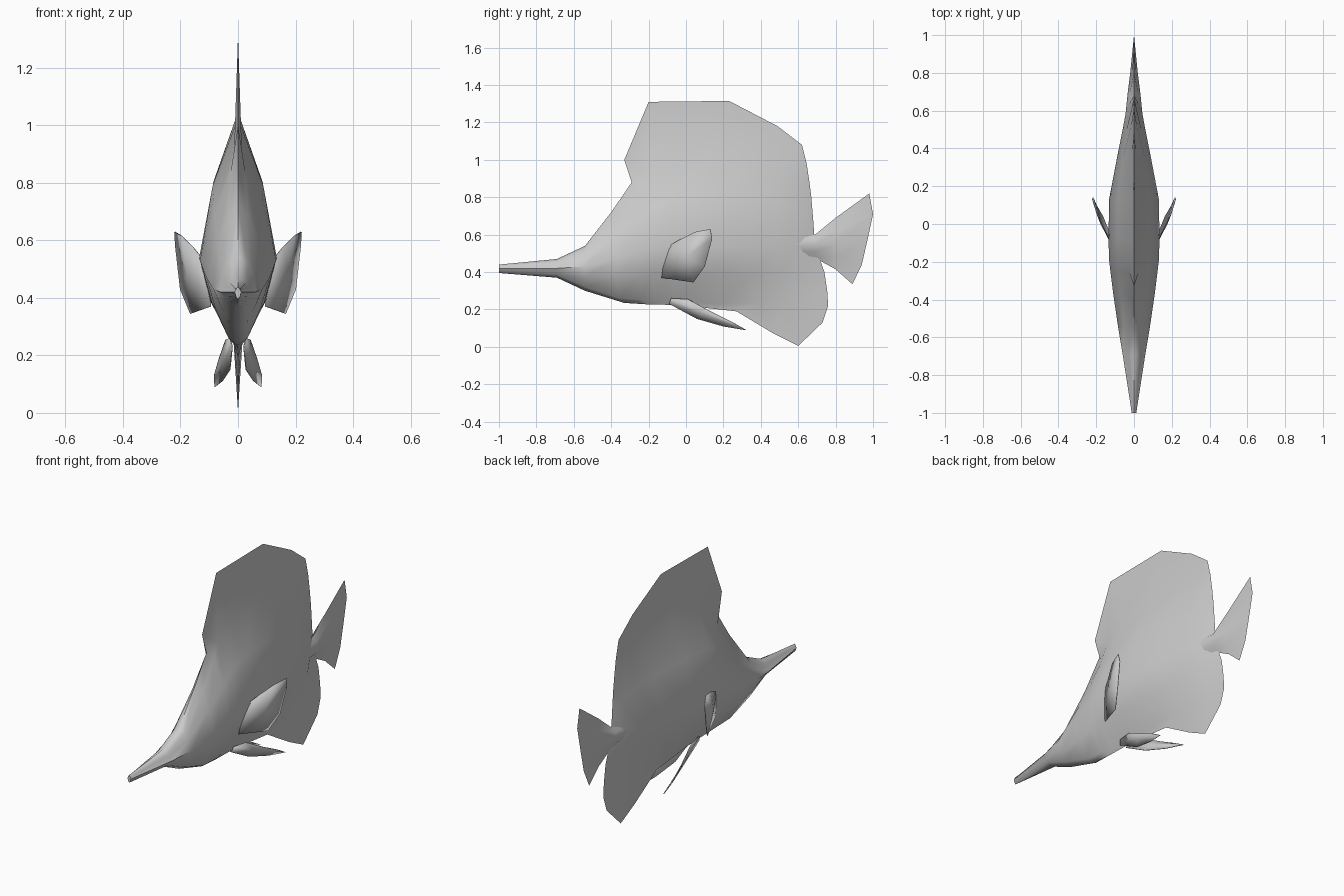
import bpy, bmesh

if "Cube" in bpy.data.objects:
    bpy.data.objects.remove(bpy.data.objects["Cube"])

grey = bpy.data.materials.new("grey")
grey.diffuse_color = (0.6, 0.6, 0.6, 1)
grey.use_nodes = True
grey.node_tree.nodes["Principled BSDF"].inputs["Base Color"].default_value = grey.diffuse_color


def finish(name, bm, angle):
    bmesh.ops.remove_doubles(bm, verts=bm.verts, dist=0.0005)
    bmesh.ops.recalc_face_normals(bm, faces=bm.faces)
    me = bpy.data.meshes.new(name)
    bm.to_mesh(me)
    bm.free()
    me.materials.append(grey)
    ob = bpy.data.objects.new(name, me)
    bpy.context.collection.objects.link(ob)
    bpy.ops.object.select_all(action='DESELECT')
    ob.select_set(True)
    bpy.context.view_layer.objects.active = ob
    bpy.ops.object.shade_smooth_by_angle(angle=angle)
    return ob


def symmetric_skin(name, columns):
    """Skin half-sections (x, y, z) on both sides of the middle plane."""
    bm = bmesh.new()
    for s in (1, -1):
        grid = [[bm.verts.new((s * x, y, z)) for x, y, z in col] for col in columns]
        bm.faces.new(grid[0])
        for a, b in zip(grid, grid[1:]):
            for i in range(len(a) - 1):
                bm.faces.new((a[i], b[i], b[i + 1], a[i + 1]))
    return finish(name, bm, 1.1)


def lerp(a, b, t):
    return a + (b - a) * t


# Body with dorsal and anal fins: lower edge y z, section y,
# keel z, middle z, shoulder z, upper edge y z, half width, thinness at the fin roots
stations = [
    (-1.00, .395, -1.00, .405, .42, .43, -1.00, .44, .012, .6),
    (-.69, .37, -.69, .385, .42, .455, -.69, .47, .06, .5),
    (-.54, .30, -.54, .32, .43, .52, -.54, .54, .085, .4),
    (-.33, .235, -.37, .26, .47, .69, -.40, .72, .11, .3),
    (-.20, .227, -.25, .25, .51, .84, -.29, .88, .125, .2),
    (-.10, .225, -.19, .25, .53, .92, -.33, 1.0, .132, .1),
    (0.0, .22, -.08, .24, .54, 1.0, -.20, 1.31, .135, .07),
    (.27, .19, .13, .23, .54, 1.02, .23, 1.315, .132, .07),
    (.47, .07, .35, .235, .54, 1.0, .49, 1.18, .09, .12),
    (.60, .005, .50, .24, .55, .95, .62, 1.08, .06, .25),
    (.73, .13, .61, .25, .55, .87, .645, .98, .04, .3),
]
columns = []
for i, (by, bz, y, kz, mz, sz, ty, tz, w, k) in enumerate(stations):
    side = .45 if i == 10 else .72
    columns.append([
        (0, by, bz), (w * k, lerp(y, by, .3), kz),
        (w * side, y, lerp(kz, mz, .5)), (w, y, mz),
        (w * side * .9, y, lerp(mz, sz, .55)),
        (w * k, lerp(y, ty, .15), sz), (0, ty, tz)])
# Thin rear edge
columns.append([(0, y, z) for y, z in (
    (.76, .22), (.755, .30), (.74, .40), (.69, .54), (.68, .68), (.67, .80), (.66, .88))])
symmetric_skin("body", columns)

# Tail stalk and forked tail fin
tail = []
for y, lo, hi, w, f in ((.48, .46, .66, .055, .7), (.69, .475, .60, .034, .7),
                        (.80, .415, .69, .02, .45)):
    mid = .55
    tail.append([(0, y, lo), (w * f, y, lerp(lo, mid, .5)), (w, y, mid),
                 (w * f, y, lerp(mid, hi, .5)), (0, y, hi)])
tail.append([(0, y, z) for y, z in (
    (.89, .335), (.94, .44), (.97, .57), (1.0, .71), (.98, .82))])
symmetric_skin("tail_fin", tail)


def paired_fin(name, outline, centre):
    """Slightly cupped thin fin on each side."""
    for label, s in (("right", 1), ("left", -1)):
        bm = bmesh.new()
        c = bm.verts.new((s * centre[0], centre[1], centre[2]))
        ring = [bm.verts.new((s * x, y, z)) for x, y, z in outline]
        for a, b in zip(ring, ring[1:] + ring[:1]):
            bm.faces.new((c, a, b))
        ob = finish(label + "_" + name, bm, 1.1)
        mod = ob.modifiers.new("thickness", 'SOLIDIFY')
        mod.thickness = .004
        mod.offset = 0


paired_fin("pectoral_fin", [
    (.118, -.11, .53), (.155, -.03, .575), (.195, .05, .615), (.22, .13, .63),
    (.217, .14, .58), (.20, .10, .43), (.165, .04, .345), (.095, -.13, .37)],
    (.175, 0, .48))

paired_fin("pelvic_fin", [
    (.02, -.09, .23), (.028, -.08, .26), (.042, .01, .255), (.065, .13, .19),
    (.083, .25, .13), (.08, .32, .09), (.055, .20, .11), (.028, .06, .15)],
    (.05, .09, .18))
